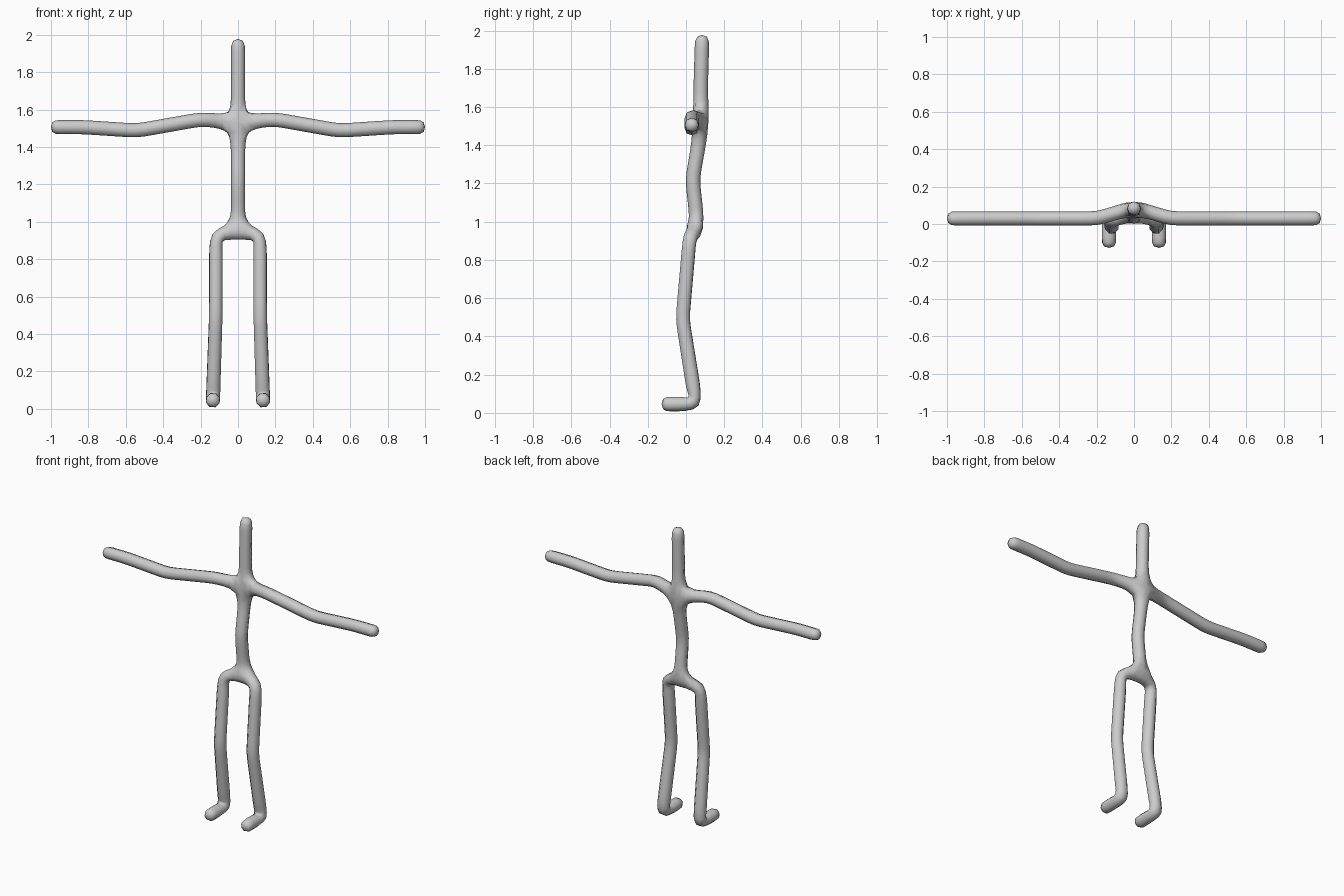
import bpy
from mathutils import Vector

if "Cube" in bpy.data.objects:
    bpy.data.objects.remove(bpy.data.objects["Cube"])

R = 0.041

# spine joints, from head to pelvis
spine = [(0, .085, 1.979), (0, .076, 1.67), (0, .088, 1.53), (0, .034, 1.222), (0, .063, .955)]
# limb joints on the +x side: arm starts at chest, leg starts at pelvis
arm = [(.195, .03, 1.548), (.54, .03, 1.487), (.83, .03, 1.506), (1.0, .03, 1.506)]
leg = [(.118, .02, .925), (.119, -.018, .49), (.134, .052, .047), (.134, -.128, .0455)]

verts = [Vector(p) for p in spine]
edges = [(i, i + 1) for i in range(4)]
tips = {0: Vector((0, 0, 1))}
feet = []


def add_limb(root, points, side, direction):
    prev = root
    for x, y, z in points:
        verts.append(Vector((x * side, y, z)))
        edges.append((prev, len(verts) - 1))
        prev = len(verts) - 1
    tips[prev] = Vector(direction)
    return prev


for s in (1, -1):
    hand = add_limb(2, arm, s, (s, 0, 0))
    toe = add_limb(4, leg, s, (0, -1, 0))
    feet += [toe - 1, toe]

# stick skeleton, skinned and smoothed
mesh = bpy.data.meshes.new("stick_figure")
mesh.from_pydata([v[:] for v in verts], edges, [])
body = bpy.data.objects.new("stick_figure", mesh)
bpy.context.collection.objects.link(body)
bpy.context.view_layer.objects.active = body
body.select_set(True)

skin = body.modifiers.new("Skin", 'SKIN')
skin.use_smooth_shade = True
if not mesh.skin_vertices:
    bpy.ops.mesh.customdata_skin_add()
for i, sv in enumerate(mesh.skin_vertices[0].data):
    r = .043 if i in feet else R
    sv.radius = (r, r)
    sv.use_root = (i == 2)
sub = body.modifiers.new("Subdivision", 'SUBSURF')
sub.levels = sub.render_levels = 1

# pull limb tips back by the length of the rounded cap
dg = bpy.context.evaluated_depsgraph_get()
ev = body.evaluated_get(dg)
em = ev.to_mesh()
cap = max(v.co.x for v in em.vertices) - 1.0
ev.to_mesh_clear()
cap = max(-.03, min(.06, cap))
for i, d in tips.items():
    mesh.vertices[i].co = verts[i] - d * cap
mesh.update()
body.update_tag()
bpy.context.view_layer.update()
